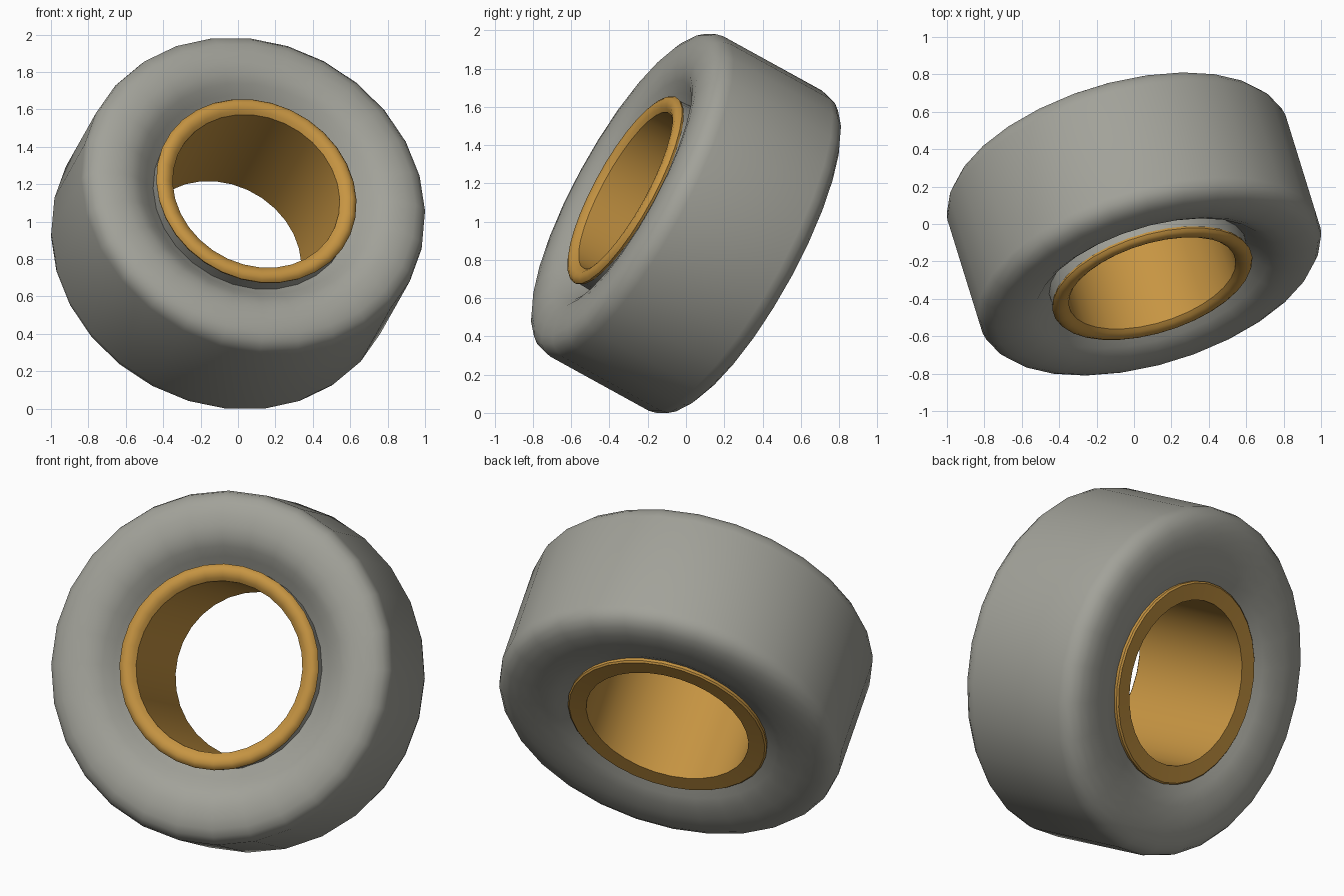
import bpy, bmesh, math
from mathutils import Vector, Matrix

if "Cube" in bpy.data.objects:
    bpy.data.objects.remove(bpy.data.objects["Cube"])

# Wheel axis points to the front, a little right and up
AXIS = Vector((0.262, -0.845, 0.465)).normalized()
CENTRE = Vector((0, 0, 0.99))
PLACE = Matrix.Translation(CENTRE) @ AXIS.to_track_quat('Z', 'Y').to_matrix().to_4x4()


def material(name, rgb):
    m = bpy.data.materials.new(name)
    m.diffuse_color = (*rgb, 1)
    m.use_nodes = True
    m.node_tree.nodes["Principled BSDF"].inputs["Base Color"].default_value = m.diffuse_color
    return m


def revolve(name, profile, sides, mat, angle):
    """Spin a closed (radius, height) profile around the wheel axis."""
    bm = bmesh.new()
    rings = []
    for r, h in profile:
        rings.append([bm.verts.new(PLACE @ Vector((r * math.cos(a), r * math.sin(a), h)))
                      for a in (2 * math.pi * (i + 0.5) / sides for i in range(sides))])
    for k, ring in enumerate(rings):
        nxt = rings[(k + 1) % len(rings)]
        for i in range(sides):
            j = (i + 1) % sides
            bm.faces.new((ring[i], ring[j], nxt[j], nxt[i]))
    bmesh.ops.recalc_face_normals(bm, faces=bm.faces)
    mesh = bpy.data.meshes.new(name)
    bm.to_mesh(mesh)
    bm.free()
    mesh.materials.append(mat)
    ob = bpy.data.objects.new(name, mesh)
    bpy.context.collection.objects.link(ob)
    bpy.ops.object.select_all(action='DESELECT')
    ob.select_set(True)
    bpy.context.view_layer.objects.active = ob
    bpy.ops.object.shade_smooth_by_angle(angle=math.radians(angle))
    return ob


rubber = material("grey rubber", (0.36, 0.36, 0.32))
brass = material("golden metal", (0.57, 0.30, 0.055))

# Tyre: flat tread and round shoulders, same on both sides
shoulder = [(0.952, 0.305), (0.943, 0.345), (0.916, 0.38), (0.875, 0.402), (0.82, 0.413)]
# front sidewall dips into a groove under the rim flange, back one runs up to the rim
front_wall = [(0.76, 0.415), (0.70, 0.402), (0.65, 0.375), (0.60, 0.33),
              (0.548, 0.285), (0.545, 0.37), (0.50, 0.37)]
back_wall = [(0.50, -0.33), (0.55, -0.35), (0.61, -0.382), (0.67, -0.402), (0.75, -0.412)]
tyre = shoulder + front_wall + back_wall + [(r, -h) for r, h in reversed(shoulder)]
revolve("tyre", tyre, 28, rubber, 50)

# Rim: rounded front flange, open barrel, flat back flange
rim = [(0.49, 0.355), (0.55, 0.36), (0.555, 0.375), (0.545, 0.39), (0.525, 0.40),
       (0.50, 0.398), (0.48, 0.388), (0.463, 0.372),
       (0.452, -0.372), (0.545, -0.378), (0.554, -0.37), (0.55, -0.34), (0.49, -0.33)]
revolve("rim", rim, 32, brass, 45)
